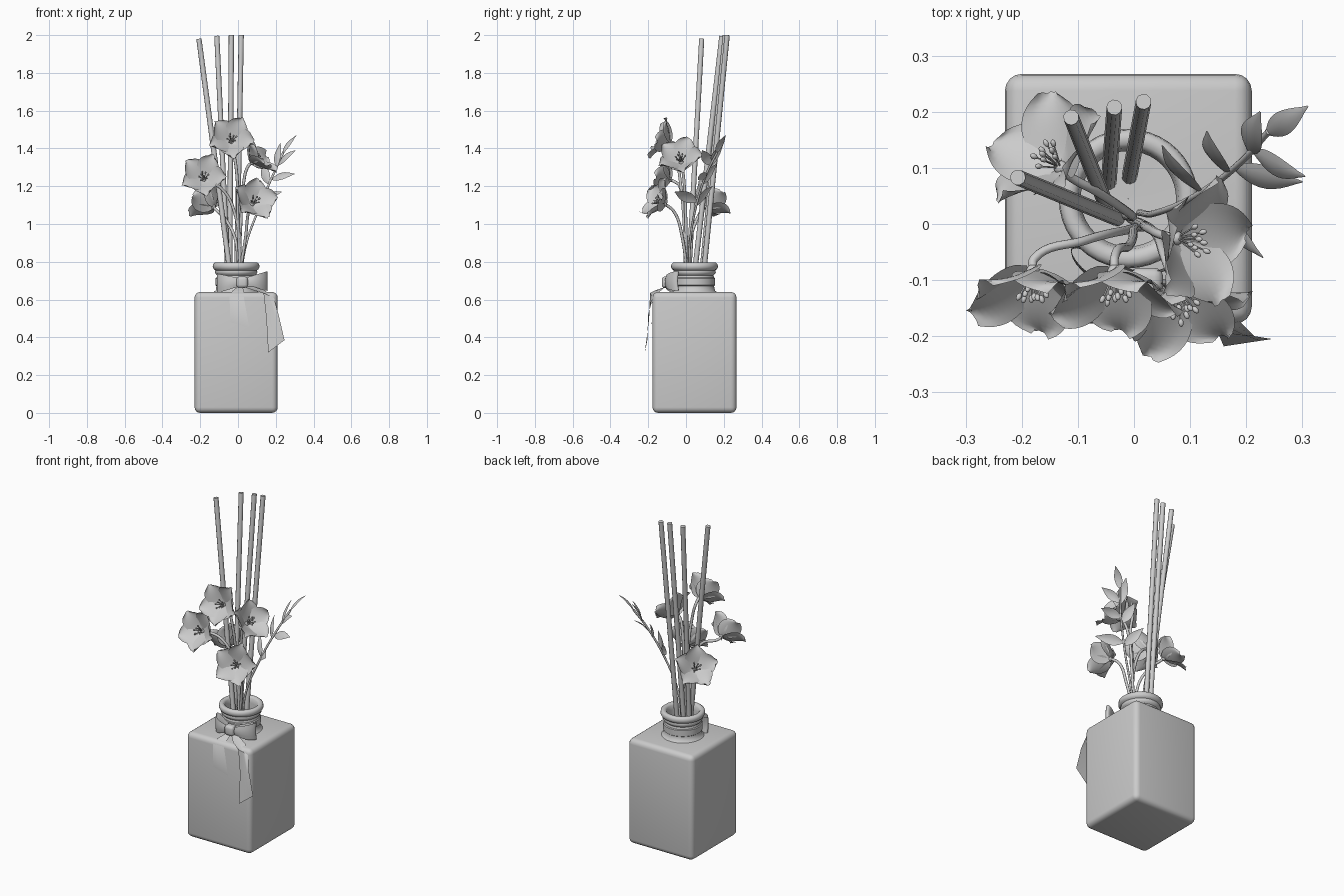
import bpy, bmesh, random
from math import sin, cos, pi, radians
from mathutils import Vector, Matrix

if "Cube" in bpy.data.objects:
    bpy.data.objects.remove(bpy.data.objects["Cube"])

random.seed(4)
CX, CY = -0.01, 0.045          # bottle axis


def finish(ob, angle=40):
    bpy.ops.object.select_all(action='DESELECT')
    ob.select_set(True)
    bpy.context.view_layer.objects.active = ob
    bpy.ops.object.shade_smooth_by_angle(angle=radians(angle))
    return ob


def from_bm(name, bm, angle=40):
    me = bpy.data.meshes.new(name)
    bm.to_mesh(me)
    bm.free()
    ob = bpy.data.objects.new(name, me)
    bpy.context.collection.objects.link(ob)
    return finish(ob, angle)


def grid(bm, rows, close=False):
    """Skin a list of point rows with quads."""
    vs = [[bm.verts.new(p) for p in r] for r in rows]
    n = len(vs[0])
    for a, b in zip(vs, vs[1:]):
        for i in range(n if close else n - 1):
            j = (i + 1) % n
            bm.faces.new((a[i], a[j], b[j], b[i]))
    return vs


def tube(name, pts, radius, smooth=True):
    cu = bpy.data.curves.new(name, 'CURVE')
    cu.dimensions = '3D'
    cu.bevel_depth, cu.bevel_resolution, cu.use_fill_caps = radius, 3, True
    cu.resolution_u = 8
    if smooth:
        sp = cu.splines.new('BEZIER')
        sp.bezier_points.add(len(pts) - 1)
        for bp, p in zip(sp.bezier_points, pts):
            bp.co = p
            bp.handle_left_type = bp.handle_right_type = 'AUTO'
    else:
        sp = cu.splines.new('POLY')
        sp.points.add(len(pts) - 1)
        for sv, p in zip(sp.points, pts):
            sv.co = (*p, 1)
    ob = bpy.data.objects.new(name, cu)
    bpy.context.collection.objects.link(ob)
    bpy.ops.object.select_all(action='DESELECT')
    ob.select_set(True)
    bpy.context.view_layer.objects.active = ob
    bpy.ops.object.convert(target='MESH')
    return finish(bpy.context.object)


# Bottle body: rounded square block
bm = bmesh.new()
bmesh.ops.create_cube(bm, size=1, matrix=Matrix.Translation((CX, CY, 0.32)) @ Matrix.Diagonal((0.44, 0.445, 0.64, 1)))
bmesh.ops.bevel(bm, geom=bm.edges[:], offset=0.03, segments=4, profile=0.5, affect='EDGES')
from_bm("bottle_body", bm, 60)

# Neck, collar and rolled lip, open at the top
profile = [(0.125, 0.635), (0.108, 0.648), (0.104, 0.67), (0.104, 0.715), (0.1, 0.728), (0.108, 0.735),
           (0.113, 0.745), (0.11, 0.755), (0.118, 0.76), (0.124, 0.772), (0.122, 0.788), (0.113, 0.795),
           (0.098, 0.794), (0.09, 0.785), (0.085, 0.76), (0.085, 0.65), (0.0005, 0.648)]
bm = bmesh.new()
grid(bm, [[(CX + r * cos(a), CY + r * sin(a), z) for a in (2 * pi * k / 40 for k in range(40))]
          for r, z in profile], close=True)
from_bm("bottle_neck", bm, 50)

# Reed sticks
for i, (bot, top) in enumerate([((-0.03, 0.01, 0.65), (-0.207, 0.083, 1.98)),
                                ((-0.05, 0.035, 0.65), (-0.112, 0.19, 1.995)),
                                ((-0.045, 0.075, 0.65), (-0.035, 0.208, 2.0)),
                                ((-0.008, 0.085, 0.65), (0.017, 0.218, 2.0))]):
    tube(f"reed_{i+1}", [bot, top], 0.014, False)


def petal_rows(length, width, height, nt=12, nv=8):
    rows = []
    for i in range(nt + 1):
        t = i / nt
        w = width * (sin(pi * min(t ** 0.85, 1) * 0.94 + 0.08) ** 0.6)
        row = []
        for j in range(nv + 1):
            v = 2 * j / nv - 1
            r = length * (0.05 + 0.95 * t ** 0.95) - 0.016 * v * v * t
            if i == nt:
                r += random.uniform(-0.004, 0.004)
            h = height * sin(t * 1.45) ** 1.1 + 0.016 * v * v * t + 0.007 * v
            row.append(Vector((r, v * w, h)))
        rows.append(row)
    return rows


# Flowers: base point, facing direction, stem midpoints
flowers = [((-0.035, -0.085, 1.435), (0, -0.92, 0.39), [(0.0, -0.01, 1.0), (-0.01, -0.04, 1.3)]),
           ((-0.18, -0.085, 1.235), (-0.08, -0.92, 0.4), [(-0.01, -0.01, 1.03), (-0.09, -0.03, 1.19)]),
           ((0.075, -0.025, 1.325), (0.75, -0.15, 0.62), [(0.015, 0.0, 1.0), (0.03, -0.01, 1.22)]),
           ((0.075, -0.115, 1.105), (0.3, -0.84, 0.45), [(0.04, -0.02, 0.93), (0.055, -0.06, 1.06)]),
           ((-0.13, 0.1, 1.09), (-0.55, 0.55, 0.6), [(-0.01, 0.02, 0.9), (-0.07, 0.06, 1.03)])]
for n, (base, face, mids) in enumerate(flowers, 1):
    base, face = Vector(base), Vector(face).normalized()
    M = Matrix.Translation(base) @ face.to_track_quat('Z', 'Y').to_matrix().to_4x4()
    # petals
    bm = bmesh.new()
    for k in range(5):
        R = M @ Matrix.Rotation(2 * pi * k / 5 - pi / 2 + 0.1 * n, 4, 'Z')
        grid(bm, [[R @ p for p in row] for row in petal_rows(0.125, 0.062, 0.062)])
    from_bm(f"flower_{n}_petals", bm, 60)
    # stamens with small anthers
    bm = bmesh.new()
    for k in range(9):
        a, spread = k * 2.4, 0.006 + 0.022 * (k / 8) ** 0.5
        tip = Vector((spread * cos(a), spread * sin(a), 0.05 + random.uniform(-0.006, 0.006)))
        q = tip.to_track_quat('Z', 'Y').to_matrix().to_4x4()
        bmesh.ops.create_cone(bm, cap_ends=True, segments=6, radius1=0.0015, radius2=0.0015, depth=tip.length,
                              matrix=M @ Matrix.Translation(tip / 2) @ q)
        bmesh.ops.create_uvsphere(bm, u_segments=8, v_segments=6, radius=0.005,
                                  matrix=M @ Matrix.Translation(tip) @ q @ Matrix.Diagonal((1, 1, 1.5, 1)))
    # receptacle
    bmesh.ops.create_uvsphere(bm, u_segments=12, v_segments=8, radius=0.013, matrix=M)
    from_bm(f"flower_{n}_stamens", bm, 60)
    start = (0.025 - 0.008 * n, 0.005 * n - 0.01, 0.65)
    tube(f"flower_{n}_stem", [start, *mids, base - face * 0.025, base], 0.008)

# Leaf sprig
sprig = [Vector(p) for p in [(0.01, 0.02, 0.65), (0.04, 0.02, 0.88), (0.11, 0.05, 1.08), (0.19, 0.11, 1.27), (0.24, 0.165, 1.38)]]
tube("sprig_stem", sprig, 0.006)
# leaf root, tip, half width
leaves = [((0.235, 0.16, 1.37), (0.31, 0.21, 1.47), 0.022),
          ((0.21, 0.13, 1.31), (0.305, 0.085, 1.39), 0.026),
          ((0.205, 0.125, 1.3), (0.225, 0.2, 1.43), 0.026),
          ((0.175, 0.1, 1.235), (0.3, 0.075, 1.265), 0.028),
          ((0.165, 0.09, 1.21), (0.13, 0.165, 1.32), 0.028),
          ((0.125, 0.06, 1.115), (0.23, -0.06, 1.17), 0.03),
          ((0.12, 0.055, 1.1), (0.05, 0.14, 1.2), 0.028)]
facing = Vector((0.62, 0.45, -0.5))
bm = bmesh.new()
for root, tip, hw in leaves:
    root, tip = Vector(root), Vector(tip)
    d = tip - root
    side = d.cross(facing).normalized()
    up = side.cross(d).normalized()
    rows = []
    for i in range(11):
        t = i / 10
        w = hw * max(sin(pi * t ** 0.85), 0.06)
        rows.append([root + d * t + side * w * v + up * (0.2 * w * v * v - 0.012 * sin(pi * t)) for v in (-1, -0.5, 0, 0.5, 1)])
    grid(bm, rows)
from_bm("sprig_leaves", bm, 60)

# Ribbon band round the neck
bm = bmesh.new()
grid(bm, [[(CX + r * cos(2 * pi * k / 40), CY + r * sin(2 * pi * k / 40), z) for k in range(40)]
          for r, z in [(0.104, 0.672), (0.109, 0.676), (0.109, 0.712), (0.104, 0.716)]], close=True)
from_bm("ribbon_band", bm)

# Bow loops, mirrored about the knot
knot = Vector((0.022, -0.095, 0.692))
bm = bmesh.new()
for s in (-1, 1):
    rows = []
    for k in range(25):
        a = 2 * pi * k / 24
        x = 0.067 * (1 - cos(a))
        f = x / 0.134
        half = 0.018 + 0.034 * f
        y = 0.05 * f * f + 0.03 * sin(a) * (0.4 + 0.6 * f)
        rows.append([knot + Vector((s * x, y - 0.006 * cos(pi * v / 2), half * v + s * 0.006 * f)) for v in (-1, -0.5, 0, 0.5, 1)])
    grid(bm, rows)
from_bm("bow_loops", bm, 60)

# Bow knot
bm = bmesh.new()
bmesh.ops.create_cube(bm, size=1, matrix=Matrix.Translation(knot + Vector((0, -0.008, 0))) @ Matrix.Diagonal((0.06, 0.05, 0.06, 1)))
bmesh.ops.bevel(bm, geom=bm.edges[:], offset=0.016, segments=3, profile=0.5, affect='EDGES')
from_bm("bow_knot", bm, 60)

# Ribbon tails: pairs of edge points draped over the shoulder
tails = {"ribbon_tail_right": [((0.02, -0.1, 0.67), (0.045, -0.095, 0.68)), ((0.08, -0.16, 0.65), (0.14, -0.13, 0.65)),
                               ((0.135, -0.19, 0.635), (0.19, -0.175, 0.61)), ((0.15, -0.195, 0.5), (0.215, -0.2, 0.52)),
                               ((0.16, -0.218, 0.32), (0.246, -0.205, 0.385))],
         "ribbon_tail_left": [((0.0, -0.1, 0.67), (0.025, -0.1, 0.67)), ((-0.03, -0.15, 0.645), (0.03, -0.15, 0.645)),
                              ((-0.045, -0.178, 0.615), (0.03, -0.178, 0.615)), ((-0.04, -0.181, 0.48), (0.06, -0.182, 0.45))]}
for name, pairs in tails.items():
    bm = bmesh.new()
    grid(bm, [[Vector(a).lerp(Vector(b), k / 4) for k in range(5)] for a, b in pairs])
    from_bm(name, bm, 60)
